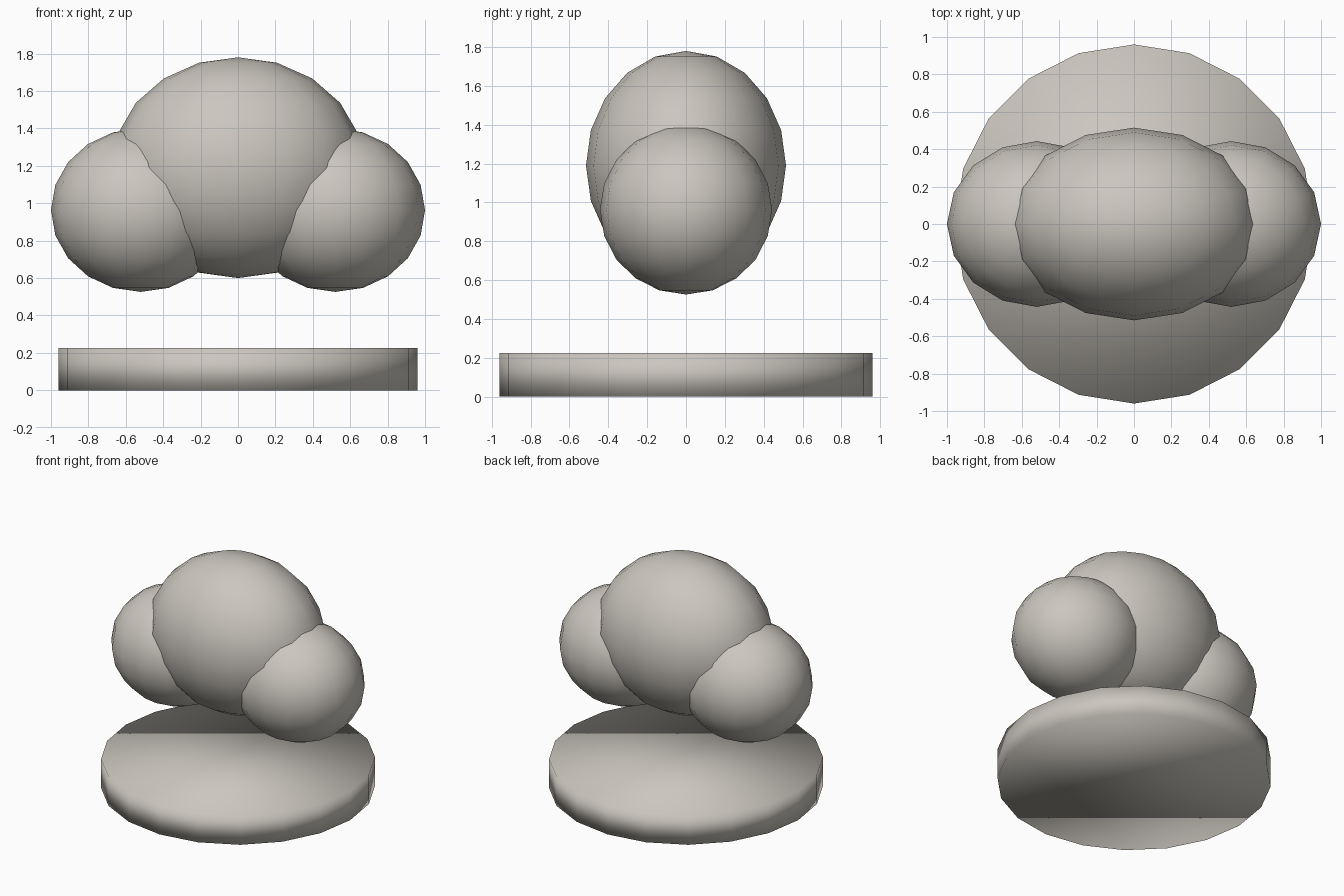
import bpy

default_cube = bpy.data.objects.get("Cube")
if default_cube:
    bpy.data.objects.remove(default_cube, do_unlink=True)

# Single warm grey material
grey = bpy.data.materials.new("warm_grey")
grey.use_nodes = True
colour = (0.60, 0.57, 0.52, 1)
grey.diffuse_color = colour
grey.node_tree.nodes["Principled BSDF"].inputs["Base Color"].default_value = colour


def finish(name, scale=(1, 1, 1)):
    obj = bpy.context.object
    obj.name = name
    obj.scale = scale
    bpy.ops.object.transform_apply(location=False, rotation=False, scale=True)
    bpy.ops.object.shade_smooth()
    obj.data.materials.append(grey)
    return obj


def puff(name, location, radii):
    bpy.ops.mesh.primitive_uv_sphere_add(segments=16, ring_count=10,
                                         radius=1, location=location)
    return finish(name, radii)


# Round base, smooth shaded over its rim
bpy.ops.mesh.primitive_cylinder_add(vertices=20, radius=0.96, depth=0.225,
                                    location=(0, 0, 0.1125))
finish("base_disc")

# Floating cloud: a large middle puff and one on each side
puff("middle_puff", (0, 0, 1.19), (0.675, 0.515, 0.59))
for side, sign in (("left", 1), ("right", -1)):
    puff(side + "_puff", (sign * 0.52, 0, 0.963), (0.48, 0.443, 0.437))
